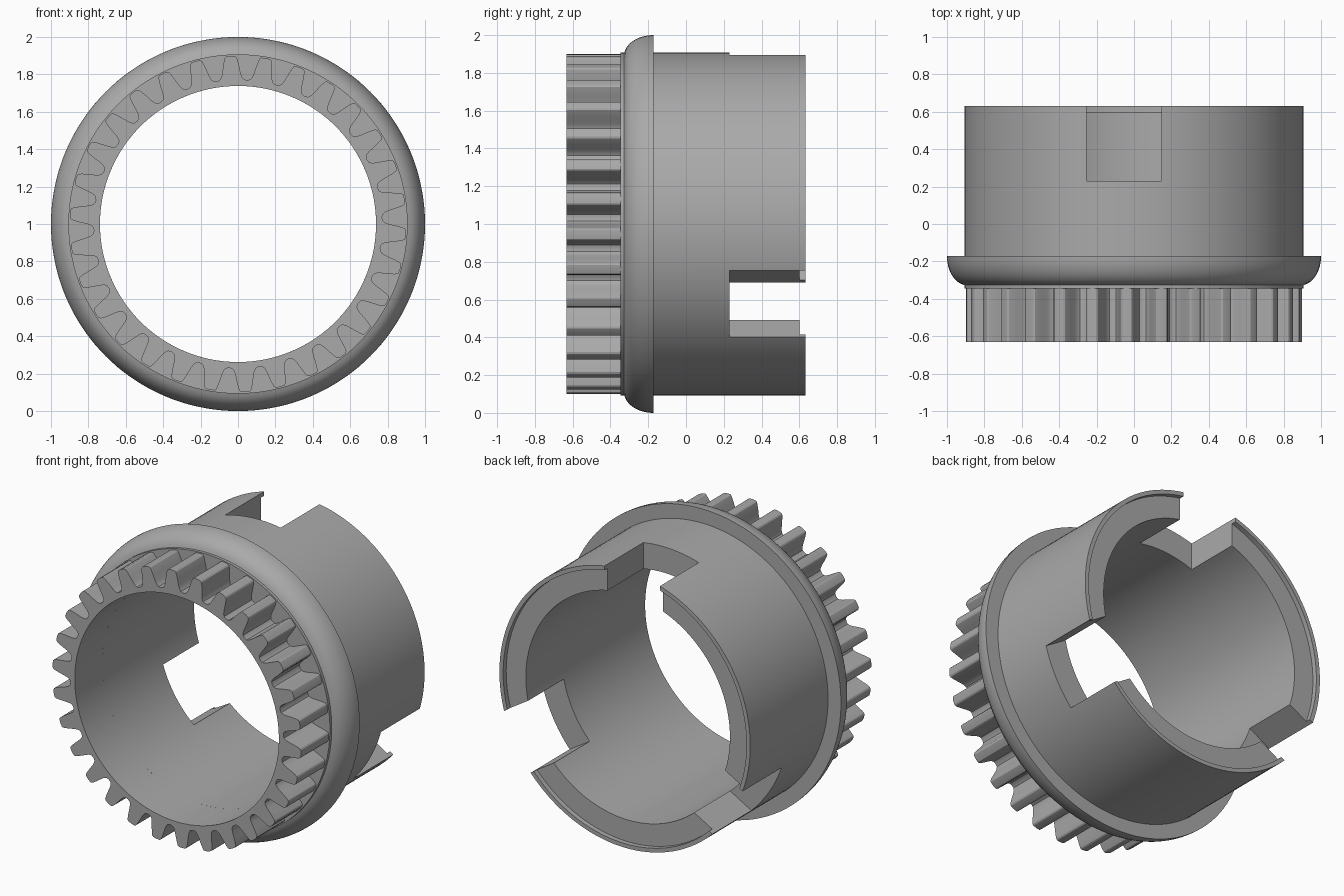
import bpy, bmesh, math
from mathutils import Matrix, Vector

if "Cube" in bpy.data.objects:
    bpy.data.objects.remove(bpy.data.objects["Cube"])

BORE, BODY, FRONT, BACK = 0.738, 0.907, -0.632, 0.632
SHOULDER = -0.346            # front of the collar, where the teeth end
AXIS = Vector((0, 0, 1))     # the part lies along y, at this height

grey = bpy.data.materials.new("mid_grey")
grey.use_nodes = True
grey.diffuse_color = (0.4, 0.4, 0.4, 1)
grey.node_tree.nodes["Principled BSDF"].inputs["Base Color"].default_value = (0.4, 0.4, 0.4, 1)


def polar(r, y, a):
    return AXIS + Vector((r * math.cos(a), y, r * math.sin(a)))


def finish(bm, name):
    bmesh.ops.recalc_face_normals(bm, faces=bm.faces)
    mesh = bpy.data.meshes.new(name)
    bm.to_mesh(mesh)
    bm.free()
    mesh.materials.append(grey)
    obj = bpy.data.objects.new(name, mesh)
    bpy.context.collection.objects.link(obj)
    return obj


def activate(obj):
    bpy.ops.object.select_all(action='DESELECT')
    obj.select_set(True)
    bpy.context.view_layer.objects.active = obj


def ring_solid(name, sections):
    """Skin a closed loop of closed cross-sections around the axis."""
    bm = bmesh.new()
    rings = [[bm.verts.new(p) for p in s] for s in sections]
    for k, a in enumerate(rings):
        b = rings[(k + 1) % len(rings)]
        for i in range(len(a)):
            j = (i + 1) % len(a)
            bm.faces.new((a[i], a[j], b[j], b[i]))
    return finish(bm, name)


# Collar: bore, shoulder, rounded flange, body and stepped back rim
flange = []
for i in range(13):
    t = math.pi / 2 * i / 12
    flange.append((0.893 + 0.107 * math.sin(t), -0.172 - 0.155 * math.cos(t)))
flange = [p for p in flange if p[0] > BODY]
profile = [(BORE, SHOULDER), (BODY, SHOULDER), (BODY, -0.327)] + flange + [
    (BODY, -0.172), (BODY, BACK), (0.88, BACK), (0.88, 0.6), (BORE, 0.6)]
SEG = 144
collar = ring_solid("collar", [
    [polar(r, y, math.tau * k / SEG) for r, y in profile] for k in range(SEG)])

# Three straight-sided notches cut into the back rim
for turn in (0, 122, -119.4):
    bm = bmesh.new()
    bmesh.ops.create_cube(bm, size=1)
    place = (Matrix.Translation(AXIS) @ Matrix.Rotation(math.radians(turn), 4, 'Y')
             @ Matrix.Translation((-0.053, 0.53, 0.8)) @ Matrix.Diagonal((0.401, 0.6, 0.6, 1)))
    bmesh.ops.transform(bm, matrix=place, verts=bm.verts)
    cutter = finish(bm, "notch_cutter")
    cutter.hide_render = True
    cut = collar.modifiers.new("notch", 'BOOLEAN')
    cut.operation, cut.solver, cut.object = 'DIFFERENCE', 'EXACT', cutter
    activate(collar)
    bpy.ops.object.modifier_apply(modifier=cut.name)
    bpy.data.objects.remove(cutter)

# Gear ring: one tooth half (degrees from its centre, radius), mirrored and repeated
TEETH, PHASE = 30, 92.5
half = [(1.5, 0.898), (2.0, 0.892), (2.4, 0.875), (2.9, 0.845),
        (3.5, 0.807), (4.0, 0.787), (4.7, 0.775)]
tooth = [(-a, r) for a, r in reversed(half)] + [(0, 0.9)] + half + [(6, 0.771)]
sections = []
for k in range(TEETH):
    for a, r in tooth:
        ang = math.radians(PHASE + 360 / TEETH * k + a)
        sections.append([polar(BORE, FRONT, ang), polar(r, FRONT, ang),
                         polar(r, SHOULDER, ang), polar(BORE, SHOULDER, ang)])
gear = ring_solid("gear_ring", sections)

for obj in (collar, gear):
    activate(obj)
    bpy.ops.object.shade_smooth_by_angle(angle=math.radians(30))
